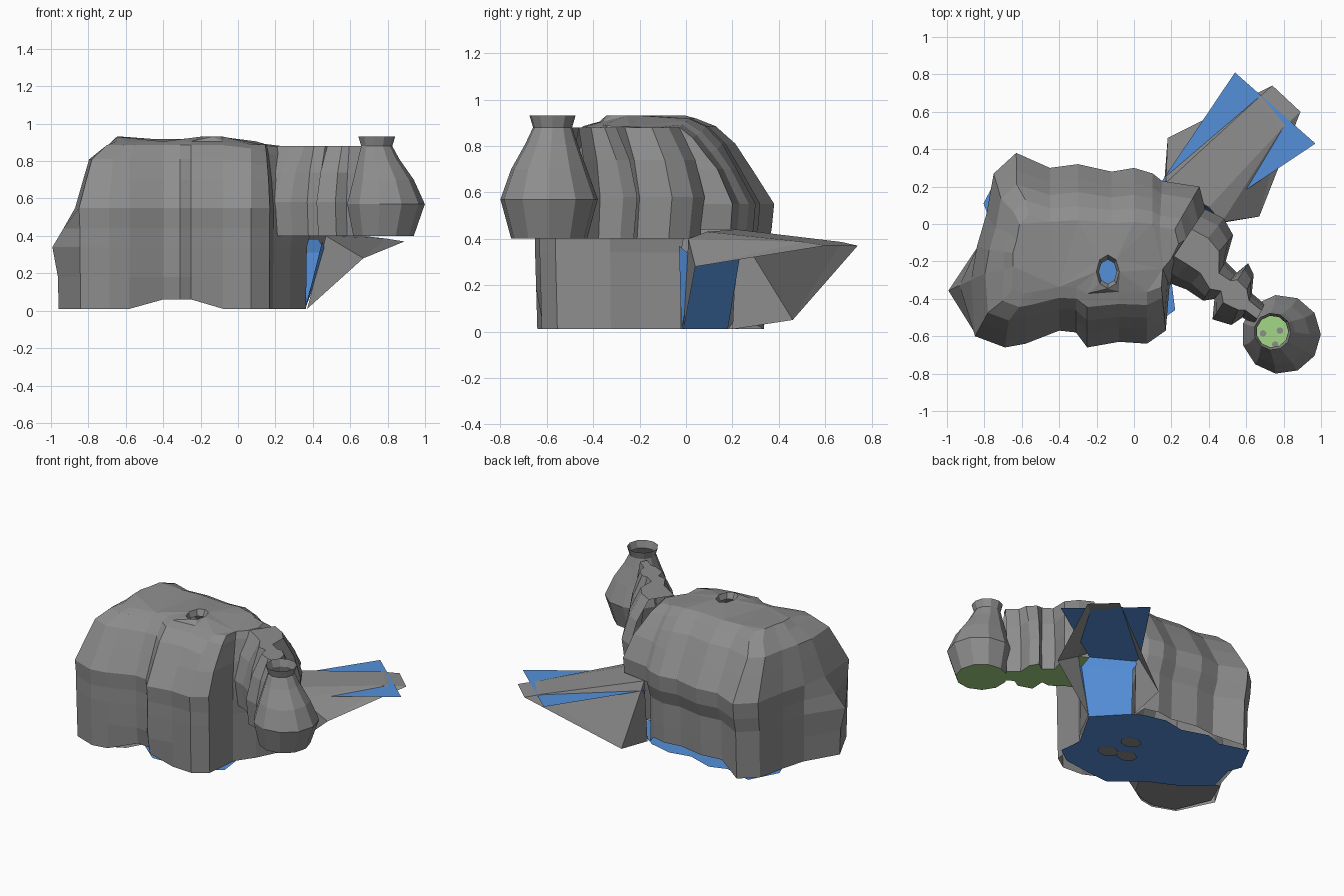
import bpy, bmesh, math
from mathutils import Vector

if "Cube" in bpy.data.objects:
    bpy.data.objects.remove(bpy.data.objects["Cube"])


def material(name, rgb):
    m = bpy.data.materials.new(name)
    m.diffuse_color = (*rgb, 1)
    m.use_nodes = True
    m.node_tree.nodes["Principled BSDF"].inputs["Base Color"].default_value = m.diffuse_color
    return m


ROCK = material("grey rock", (0.27, 0.27, 0.27))
WATER = material("blue water", (0.09, 0.28, 0.70))
MOSS = material("green moss", (0.36, 0.68, 0.24))


def finish(bm, name, mat, recalc=True):
    if recalc:
        bmesh.ops.recalc_face_normals(bm, faces=bm.faces)
    me = bpy.data.meshes.new(name)
    bm.to_mesh(me)
    bm.free()
    me.materials.append(mat)
    ob = bpy.data.objects.new(name, me)
    bpy.context.collection.objects.link(ob)
    return ob


def loft(bm, rings, closed=True):
    """Skin a stack of point rings; returns the vertex rings."""
    vr = [[bm.verts.new(p) for p in r] for r in rings]
    n = len(vr[0])
    for a, b in zip(vr, vr[1:]):
        for i in range(n if closed else n - 1):
            j = (i + 1) % n
            bm.faces.new((a[i], a[j], b[j], b[i]))
    return vr


def plate(name, pts, z, mat):
    """Flat sheet facing up."""
    bm = bmesh.new()
    f = bm.faces.new([bm.verts.new((x, y, z)) for x, y in pts])
    f.normal_update()
    if f.normal.z < 0:
        f.normal_flip()
    bmesh.ops.triangulate(bm, faces=[f])
    return finish(bm, name, mat, False)


def ellipse(cx, cy, rx, ry, n, z=None):
    c = [(cx + rx * math.cos(2 * math.pi * i / n), cy + ry * math.sin(2 * math.pi * i / n))
         for i in range(n)]
    return c if z is None else [(x, y, z) for x, y in c]


# ---- main cavern: outline shrunk toward a central spine at each height ----
outline = [(-1.0, -.36), (-.85, -.60), (-.69, -.66), (-.58, -.64), (-.40, -.57), (-.31, -.58),
           (-.25, -.66), (-.08, -.63), (.07, -.64), (.17, -.57), (.19, -.33), (.30, -.20),
           (.40, .00), (.35, .20), (.15, .23), (.10, .27), (0, .30), (-.12, .28), (-.30, .32),
           (-.45, .30), (-.63, .38), (-.75, .27), (-.79, .05), (-.84, -.12)]


def cavern_point(p, z, f):
    x, y = p
    q = Vector((min(max(x, -.62 if z < .86 else -.52), .13), -.18))
    if x < -.95:                                    # pointed left buttress
        f *= .66 if z > .5 else .84 if z > .4 else 1.0 if z > .3 else .93
    if z < .4:
        if y > .2 and x < .16:                      # slight undercut of the back wall
            f *= .92 if x > -.55 else .96
        if x > .25:
            f *= .90
    if z < .1:
        if -.5 < x < -.15 and y < -.3:              # recessed front foot
            z, f = .06, f * .96
        elif y > .2 and -.6 < x < .12:              # raised back lip
            z = .06
    if z > .8:
        z -= .05 * min(max(x / .2, 0), 1)
    v = q + (Vector((x, y)) - q) * f
    if z > .9:                                      # roof falls to the front and back
        z -= .025 if v.y < -.3 else .012 if v.y > 0 else 0
    return (v.x, v.y, z)


levels = [(.01, .96), (.18, .97), (.34, .98), (.44, .98), (.55, 1.0), (.70, .83), (.81, .70),
          (.885, .55), (.930, .40)]
bm = bmesh.new()
rings = loft(bm, [[cavern_point(p, z, f) for p in outline] for z, f in levels])
# leave the wall open where the water flows out
gap = [f for f in bm.faces if f.calc_center_median().z < .40
       and f.calc_center_median().x > .22 and f.calc_center_median().y > .0]
bmesh.ops.delete(bm, geom=gap, context='FACES')
# roof with a skylight shaft
sky = loft(bm, [ellipse(-.14, -.255, .062, .09, 8, .930),
                ellipse(-.14, -.255, .048, .065, 8, .890)])
edges = []
for loop in (rings[-1], sky[0]):
    edges += [bm.edges.get((loop[i], loop[(i + 1) % len(loop)])) for i in range(len(loop))]
bmesh.ops.triangle_fill(bm, edges=edges, use_beauty=True)
finish(bm, "cavern_shell", ROCK)

# ---- cavern floor: pool, front ledge and rocks ----
plate("pool", [(.36, -.02), (.20, -.30), (.22, -.46), (.11, -.54), (-.12, -.57), (-.26, -.58),
               (-.45, -.42), (-.62, -.34), (-.82, -.18), (-.77, .02), (-.805, .11), (-.70, .31),
               (-.50, .25), (-.38, .29), (-.20, .23), (-.05, .26), (.11, .22), (.17, .18)],
      .01, WATER)
plate("front_ledge", [(-.93, -.34), (-.83, -.58), (-.69, -.63), (-.58, -.61), (-.48, -.56),
                      (-.40, -.42), (-.62, -.32), (-.85, -.16)], .015, ROCK)
for i, (x, y) in enumerate([(-.05, -.09), (-.01, -.27), (-.14, -.24)]):
    plate("pool_rock_%d" % i, ellipse(x, y, .075, .06, 7), .004, ROCK)

# ---- crooked tunnel: left and right wall points of each section ----
sections = [((.14, -.28), (.38, .08)), ((.20, -.32), (.48, .03)), ((.28, -.35), (.53, -.06)),
            ((.37, -.41), (.49, -.20)), ((.43, -.40), (.55, -.26)), ((.42, -.51), (.61, -.21)),
            ((.52, -.54), (.64, -.27)), ((.58, -.50), (.63, -.37)), ((.64, -.54), (.70, -.43))]
arch = [(.40, .90), (.58, 1.0), (.74, .78), (.88, .40)]


def tunnel_ring(l, r):
    l, r = Vector(l), Vector(r)
    c = (l + r) / 2
    pts = [(*(c + (l - c) * f), z) for z, f in arch]
    return pts + [(*(c + (r - c) * f), z) for z, f in reversed(arch)]


tunnel = [tunnel_ring(*s) for s in sections]
bm = bmesh.new()
loft(bm, tunnel, closed=False)
finish(bm, "tunnel_shell", ROCK)
plate("tunnel_floor", [t[0][:2] for t in tunnel] + [t[-1][:2] for t in reversed(tunnel)],
      .40, MOSS)

# ---- chimney chamber at the tunnel end ----
profile = [(.40, .165, .775, -.59), (.57, .212, .787, -.59), (.70, .165, .775, -.59),
           (.81, .113, .75, -.58), (.88, .085, .74, -.575), (.93, .10, .74, -.575)]
bm = bmesh.new()
loft(bm, [ellipse(cx, cy, r, r, 11, z) for z, r, cx, cy in profile])
finish(bm, "chimney_shell", ROCK)
plate("chimney_floor", ellipse(.775, -.59, .165, .165, 11), .401, MOSS)
for i, (x, y) in enumerate([(.69, -.585), (.78, -.57), (.755, -.645)]):
    plate("moss_stone_%d" % i, ellipse(x, y, .018, .018, 8), .406, ROCK)

# ---- outflow: fall, flat stream and the rock hood around it ----
plate("stream", [(.15, .23), (.54, .81), (.97, .43), (.43, .07)], .383, WATER)
bm = bmesh.new()
lo = [bm.verts.new(p) for p in ((.36, -.02, .01), (.17, .18, .01))]
hi = [bm.verts.new(p) for p in ((.47, .04, .31), (.20, .23, .31))]
top = [bm.verts.new(p) for p in ((.43, .07, .383), (.15, .23, .383))]
bm.faces.new((lo[0], hi[0], hi[1], lo[1]))
bm.faces.new((hi[0], top[0], top[1], hi[1]))
edge = bm.verts.new((.45, -.03, .37))
bm.faces.new((lo[0], edge, hi[0]))
finish(bm, "waterfall", WATER)

bm = bmesh.new()
V = {k: bm.verts.new(p) for k, p in dict(
    l0=(.17, .22, .44), r0=(.40, .09, .43), l1=(.66, .67, .386), r1=(.79, .51, .386),
    l2=(.74, .74, .37), r2=(.89, .60, .37), ld=(.18, .46, .05), rd=(.67, .04, .28),
    lb=(.16, .20, .01), rb=(.37, -.01, .01), rt=(.47, .01, .40)).items()}
for keys in ("l0 r0 r1 l1", "l1 r1 r2 l2",              # roof strip
             "l0 l1 ld", "l1 l2 ld", "l0 ld lb",         # left wall
             "r0 rt r1", "rt rd r1", "r1 rd r2", "rt rb rd"):  # right wall
    bm.faces.new([V[k] for k in keys.split()])
finish(bm, "outflow_hood", ROCK)
